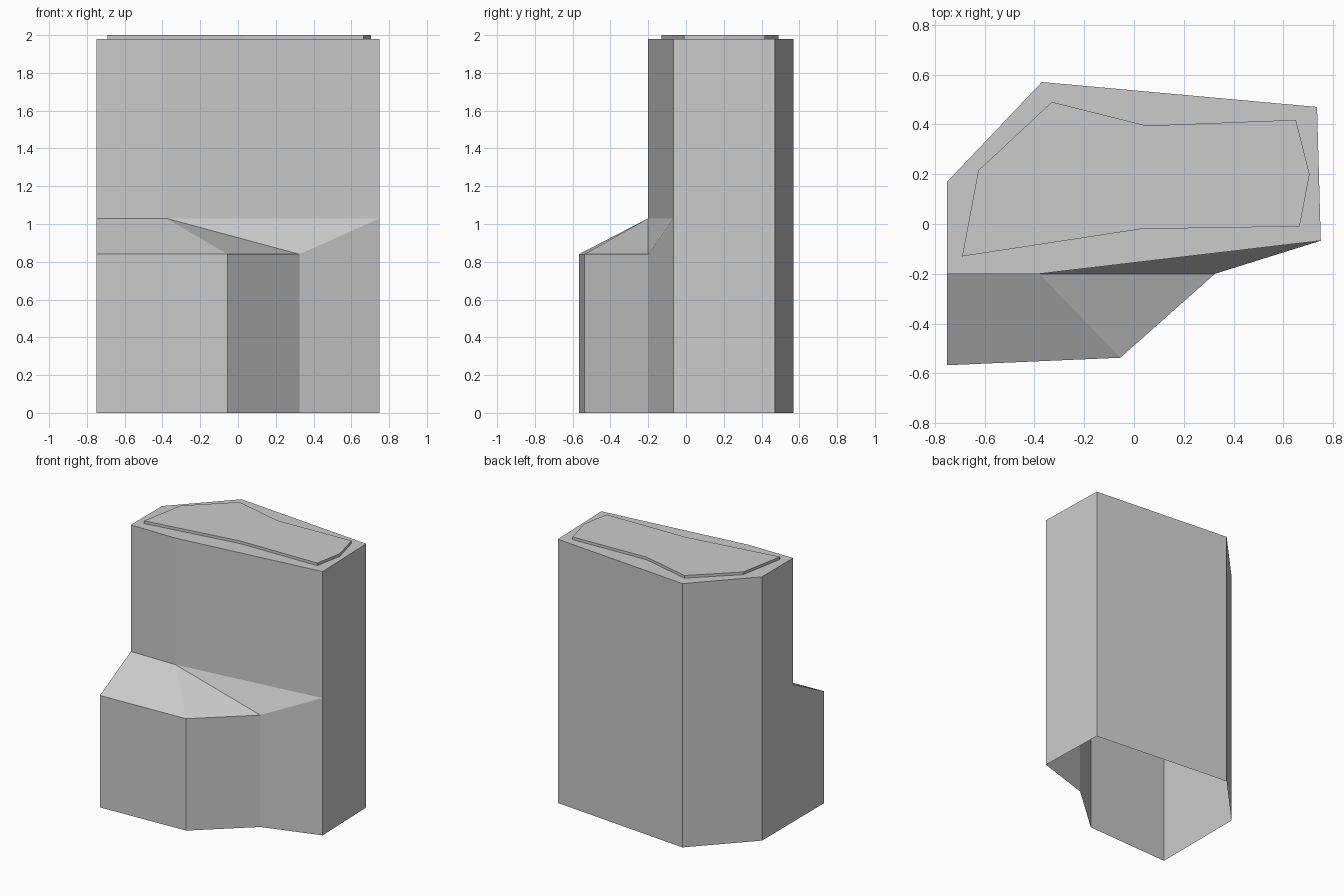
import bpy, bmesh

if "Cube" in bpy.data.objects:
    bpy.data.objects.remove(bpy.data.objects["Cube"])

BASE, STEP_LOW, STEP_HIGH, ROOF, TOP = 0, 0.84, 1.03, 1.98, 2.0

# Plan outlines, counter-clockwise
back = [(0.75, -0.067), (0.735, 0.47), (-0.37, 0.57), (-0.75, 0.17)]
wall = [(-0.75, -0.2), (-0.38, -0.2)]            # upper front wall
front = [(-0.75, -0.567), (-0.055, -0.537), (0.325, -0.2)]  # lower bulge
plate = [(-0.69, -0.13), (0.03, -0.02), (0.665, -0.01), (0.705, 0.2),
         (0.65, 0.418), (0.05, 0.395), (-0.33, 0.49), (-0.625, 0.215)]


def ring(bm, pts, z):
    return [bm.verts.new((x, y, z)) for x, y in pts]


def strip(bm, low, high, closed=False):
    n = len(low)
    for i in range(n if closed else n - 1):
        j = (i + 1) % n
        bm.faces.new((low[i], low[j], high[j], high[i]))


def finish(bm, name):
    me = bpy.data.meshes.new(name)
    bm.to_mesh(me)
    bm.free()
    ob = bpy.data.objects.new(name, me)
    bpy.context.collection.objects.link(ob)


# Building shell, open underneath
bm = bmesh.new()
back_low, front_low = ring(bm, back, BASE), ring(bm, front, BASE)
front_top = ring(bm, front, STEP_LOW)
ledge = ring(bm, wall + back[:1], STEP_HIGH)
roof = ring(bm, back + wall, ROOF)

# Back and side walls
strip(bm, back_low, roof[:4])
bm.faces.new((back_low[3], front_low[0], front_top[0], ledge[0], roof[4], roof[3]))
# Split the right wall's front edge at ledge height
right = next(f for f in bm.faces if back_low[0] in f.verts)
bm.faces.remove(right)
bm.faces.new((back_low[0], back_low[1], roof[1], roof[0], ledge[2]))

# Lower bulge walls, upper front wall and sloped ledge
strip(bm, front_low + [back_low[0]], front_top + [ledge[2]])
strip(bm, ledge, [roof[4], roof[5], roof[0]])
f0, f1, f2 = front_top
for face in ((f0, f1, ledge[1], ledge[0]), (f1, f2, ledge[1]), (f2, ledge[2], ledge[1])):
    bm.faces.new(face)

# Roof rim around the raised plate
inner = ring(bm, plate, ROOF)
rim = []
for loop in (roof, inner):
    for a, b in zip(loop, loop[1:] + loop[:1]):
        rim.append(bm.edges.get((a, b)) or bm.edges.new((a, b)))
bmesh.ops.triangle_fill(bm, edges=rim, use_beauty=True, normal=(0, 0, 1))

# Raised roof plate
cap = ring(bm, plate, TOP)
strip(bm, inner, cap, closed=True)
bm.faces.new(cap)
for e in [e for e in bm.edges if not e.link_faces]:
    bm.edges.remove(e)
bmesh.ops.recalc_face_normals(bm, faces=bm.faces)
finish(bm, "tower_block")
